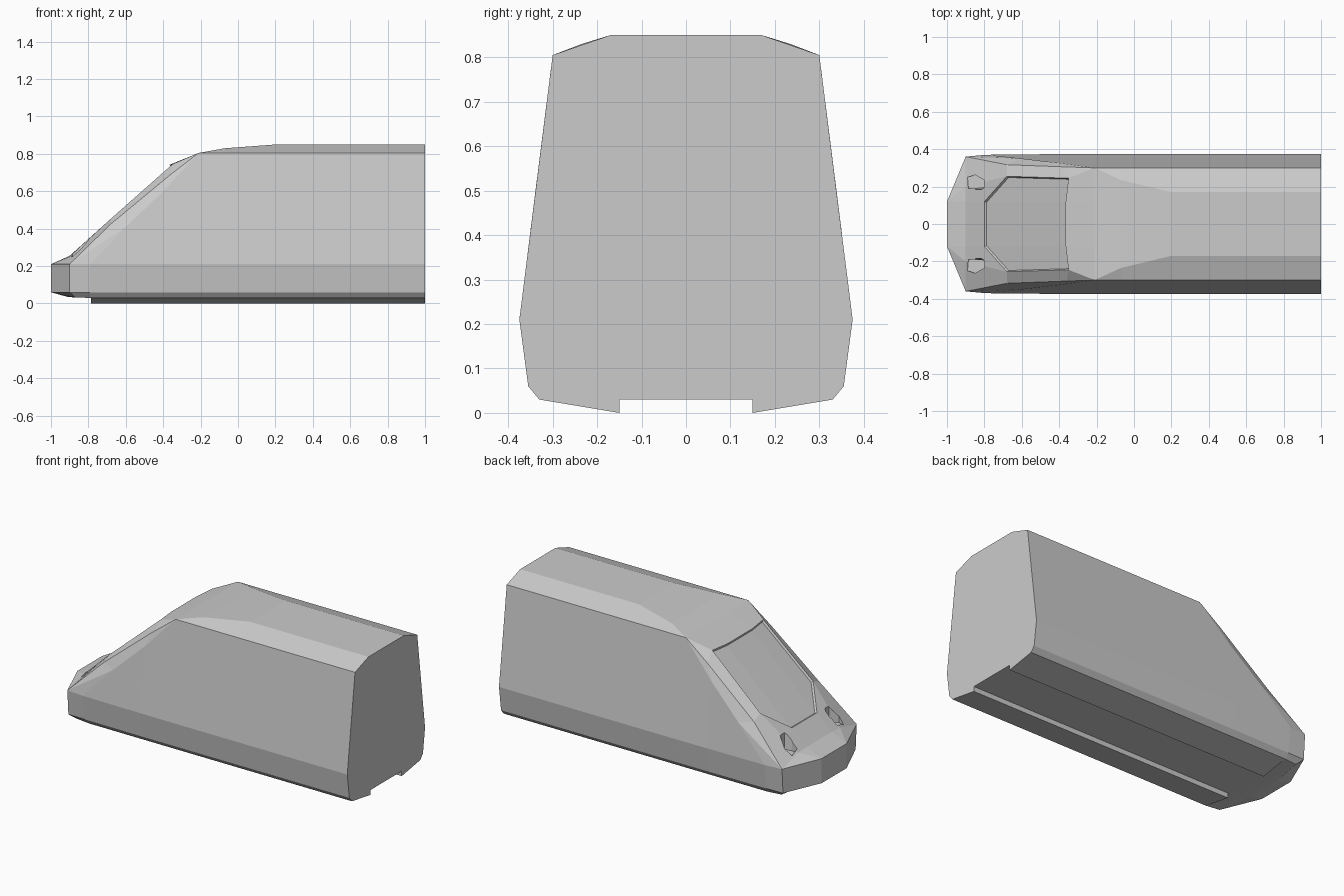
import bpy
import bmesh

cube = bpy.data.objects.get("Cube")
if cube:
    bpy.data.objects.remove(cube, do_unlink=True)

grey = bpy.data.materials.new("light grey")
grey.use_nodes = True
colour = (0.6, 0.6, 0.6, 1)
grey.diffuse_color = colour
grey.node_tree.nodes["Principled BSDF"].inputs["Base Color"].default_value = colour


def finish(bm, name):
    bmesh.ops.recalc_face_normals(bm, faces=bm.faces)
    mesh = bpy.data.meshes.new(name)
    bm.to_mesh(mesh)
    bm.free()
    mesh.materials.append(grey)
    obj = bpy.data.objects.new(name, mesh)
    bpy.context.collection.objects.link(obj)
    return obj


def prism(name, lower, upper):
    """Solid between two matching outlines."""
    bm = bmesh.new()
    a = [bm.verts.new(p) for p in lower]
    b = [bm.verts.new(p) for p in upper]
    bm.faces.new(a)
    bm.faces.new(b)
    for i in range(len(a)):
        j = (i + 1) % len(a)
        bm.faces.new((a[i], a[j], b[j], b[i]))
    return finish(bm, name)


def straight(x, roof_y, roof_z, mid_y):
    """Half section of the straight carriage, bottom to roof."""
    return [(x, 0.33, 0.03), (x, 0.355, 0.06), (x, 0.375, 0.21),
            (x, 0.30, 0.805), (x, 0.30, 0.805),
            (x, roof_y, roof_z), (x, mid_y, roof_z)]


# Half sections from the nose back: floor edge, sill, waist,
# outer pillar, inner pillar, cheek, windscreen middle
tip = (-1, 0.12, 0.21)
brow = (-0.9, 0.36, 0.21)
sections = [
    [(-0.91, 0.11, 0.035), (-1, 0.12, 0.06), tip, tip, tip, tip, tip],
    [(-0.87, 0.32, 0.032), (-0.9, 0.35, 0.06), brow, brow, brow,
     (-0.9, 0.2, 0.25), (-0.9, 0.12, 0.255)],
    [(-0.79, 0.328, 0.03), (-0.79, 0.352, 0.06), (-0.79, 0.37, 0.21),
     (-0.6, 0.35, 0.41), (-0.68, 0.317, 0.425),
     (-0.68, 0.255, 0.453), (-0.8, 0.12, 0.345)],
    [(-0.4, 0.33, 0.03), (-0.4, 0.355, 0.06), (-0.4, 0.374, 0.21),
     (-0.4, 0.326, 0.6), (-0.36, 0.305, 0.69),
     (-0.35, 0.245, 0.745), (-0.365, 0.12, 0.742)],
    straight(-0.21, 0.30, 0.805, 0.12),
    straight(-0.07, 0.235, 0.83, 0.12),
    straight(0.2, 0.17, 0.85, 0.1),
    straight(1, 0.17, 0.85, 0.1),
]

# Body shell
bm = bmesh.new()
rings = []
for half in sections:
    full = half + [(x, -y, z) for x, y, z in reversed(half)]
    rings.append([bm.verts.new(p) for p in full])
count = len(rings[0])
for a, b in zip(rings, rings[1:]):
    for i in range(count):
        j = (i + 1) % count
        bm.faces.new((a[i], a[j], b[j], b[i]))
for ring in (rings[0], rings[-1]):
    for k in range(count // 2 - 1):
        bm.faces.new((ring[k], ring[k + 1], ring[-k - 2], ring[-k - 1]))
bmesh.ops.remove_doubles(bm, verts=bm.verts, dist=0.0005)
bmesh.ops.recalc_face_normals(bm, faces=bm.faces)

# Recessed windscreen
screen = []
for f in bm.faces:
    c = f.calc_center_median()
    if -0.7 < c.x < -0.36 and abs(c.y) < 0.22 and f.normal.z > 0.3:
        screen.append(f)
bmesh.ops.inset_region(bm, faces=screen, thickness=0.006, depth=-0.012,
                       use_even_offset=True)
body = finish(bm, "carriage_body")

# Headlamp sockets cut into the cheeks
outline = [(-0.89, 0.25), (-0.85, 0.262), (-0.8, 0.235),
           (-0.8, 0.195), (-0.845, 0.163), (-0.885, 0.19)]
for side in (1, -1):
    cutter = prism("lamp_cutter",
                   [(x, side * max(y, 0.19), 0.243) for x, y in outline],
                   [(x, side * y, 0.5) for x, y in outline])
    cut = body.modifiers.new("lamp_socket", "BOOLEAN")
    cut.operation = "DIFFERENCE"
    cut.solver = "EXACT"
    cut.object = cutter
    cutter.hide_render = True
    cutter.hide_set(True)

# Underside skirts
for side, name in ((1, "left_skirt"), (-1, "right_skirt")):
    wedge = [(0.15, 0), (0.33, 0.03), (0.15, 0.03)]
    prism(name, [(-0.785, side * y, z) for y, z in wedge],
          [(1, side * y, z) for y, z in wedge])
